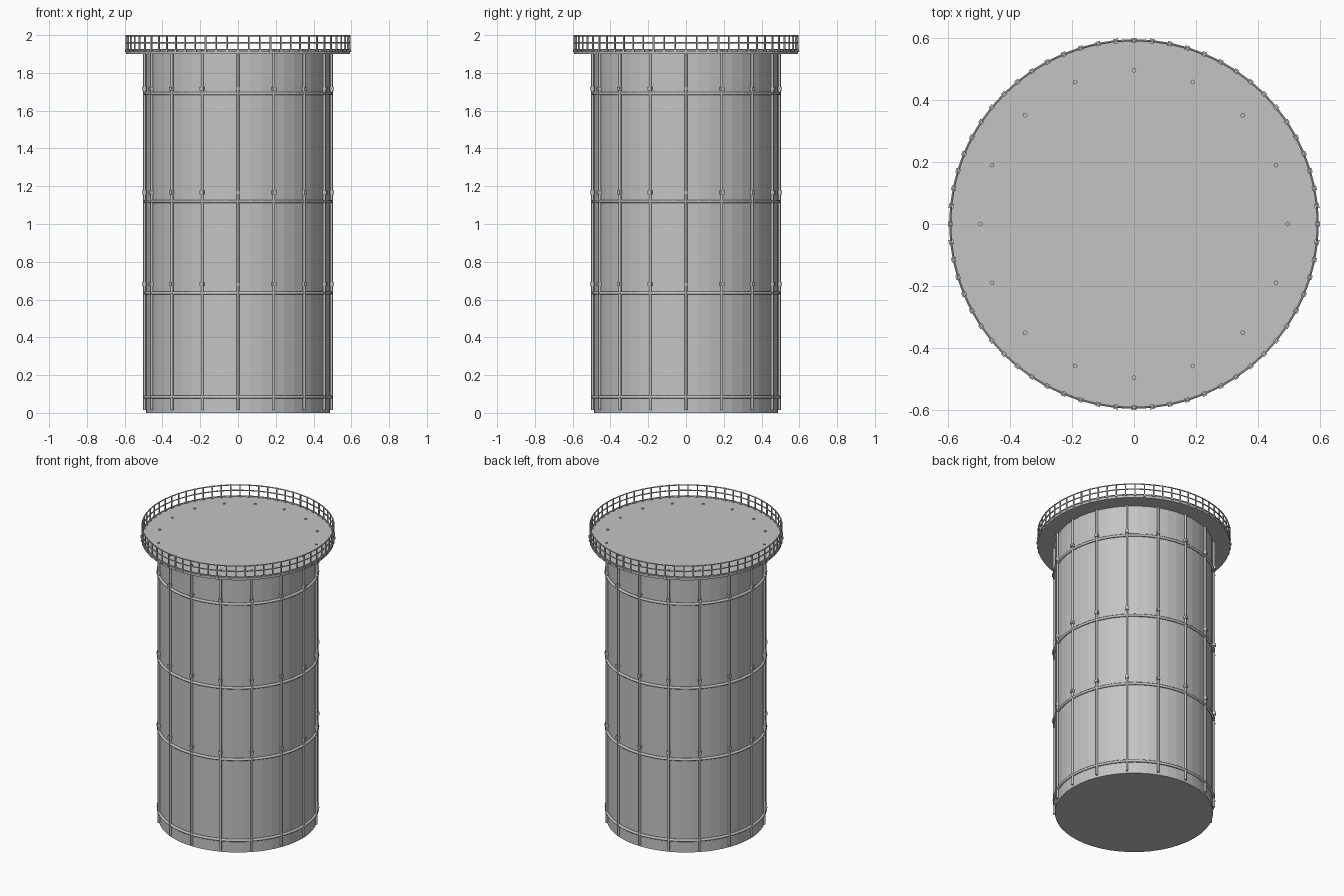
import bpy, bmesh, math
from mathutils import Matrix, Vector

if "Cube" in bpy.data.objects:
    bpy.data.objects.remove(bpy.data.objects["Cube"])

steel = bpy.data.materials.new("steel grey")
steel.diffuse_color = (0.55, 0.55, 0.55, 1)
steel.use_nodes = True
steel.node_tree.nodes["Principled BSDF"].inputs["Base Color"].default_value = steel.diffuse_color


def finish(name, bm, smooth=False):
    bmesh.ops.recalc_face_normals(bm, faces=bm.faces)
    mesh = bpy.data.meshes.new(name)
    bm.to_mesh(mesh)
    bm.free()
    mesh.materials.append(steel)
    ob = bpy.data.objects.new(name, mesh)
    bpy.context.collection.objects.link(ob)
    if smooth:
        bpy.ops.object.select_all(action='DESELECT')
        ob.select_set(True)
        bpy.context.view_layer.objects.active = ob
        bpy.ops.object.shade_smooth_by_angle(angle=math.radians(50))
    return ob


def add_cylinder(bm, r, z0, z1, sides, x=0, y=0):
    bmesh.ops.create_cone(bm, cap_ends=True, segments=sides, radius1=r, radius2=r,
                          depth=z1 - z0, matrix=Matrix.Translation((x, y, (z0 + z1) / 2)))


def add_box(bm, radius, angle, z, size):
    m = (Matrix.Rotation(angle, 4, 'Z') @ Matrix.Translation((radius, 0, z))
         @ Matrix.Diagonal((*size, 1)))
    bmesh.ops.create_cube(bm, size=1, matrix=m)


def add_ring(bm, radius, z, tube, segments=64, sides=8):
    rows = []
    for i in range(segments):
        a = 2 * math.pi * i / segments
        row = []
        for j in range(sides):
            b = 2 * math.pi * (j + 0.5) / sides
            r = radius + tube * math.cos(b)
            row.append(bm.verts.new((r * math.cos(a), r * math.sin(a), z + tube * math.sin(b))))
        rows.append(row)
    for i in range(segments):
        p, q = rows[i], rows[(i + 1) % segments]
        for j in range(sides):
            k = (j + 1) % sides
            bm.faces.new((p[j], q[j], q[k], p[k]))


def around(count):
    return [2 * math.pi * i / count for i in range(count)]


# Tank shell
bm = bmesh.new()
add_cylinder(bm, 0.488, 0, 1.905, 48)
finish("tank_shell", bm)

# Roof deck
bm = bmesh.new()
add_cylinder(bm, 0.594, 1.9, 1.916, 64)
finish("roof_deck", bm)

# Vertical pipes, tips just above the deck
bm = bmesh.new()
for a in around(16):
    add_cylinder(bm, 0.0075, 0.015, 1.921, 8, 0.495 * math.cos(a), 0.495 * math.sin(a))
finish("vertical_pipes", bm, True)

# Pipe couplings
bm = bmesh.new()
for a in around(16):
    for z in (0.68, 1.167, 1.715):
        add_box(bm, 0.497, a, z, (0.021, 0.019, 0.019))
finish("pipe_couplings", bm)

# Hoops round the shell
bm = bmesh.new()
for z in (0.084, 0.634, 1.12, 1.69):
    add_ring(bm, 0.4925, z, 0.009)
finish("shell_hoops", bm, True)

# Guard rail: hoops, posts and post feet
bm = bmesh.new()
for z in (1.922, 1.96, 1.996):
    add_ring(bm, 0.592, z, 0.004, sides=6)
finish("guard_rails", bm, True)

bm = bmesh.new()
for a in around(64):
    add_box(bm, 0.592, a, 1.955, (0.007, 0.007, 0.09))
finish("guard_posts", bm)

bm = bmesh.new()
for a in around(64):
    add_box(bm, 0.592, a, 1.916, (0.015, 0.015, 0.013))
finish("post_feet", bm)
